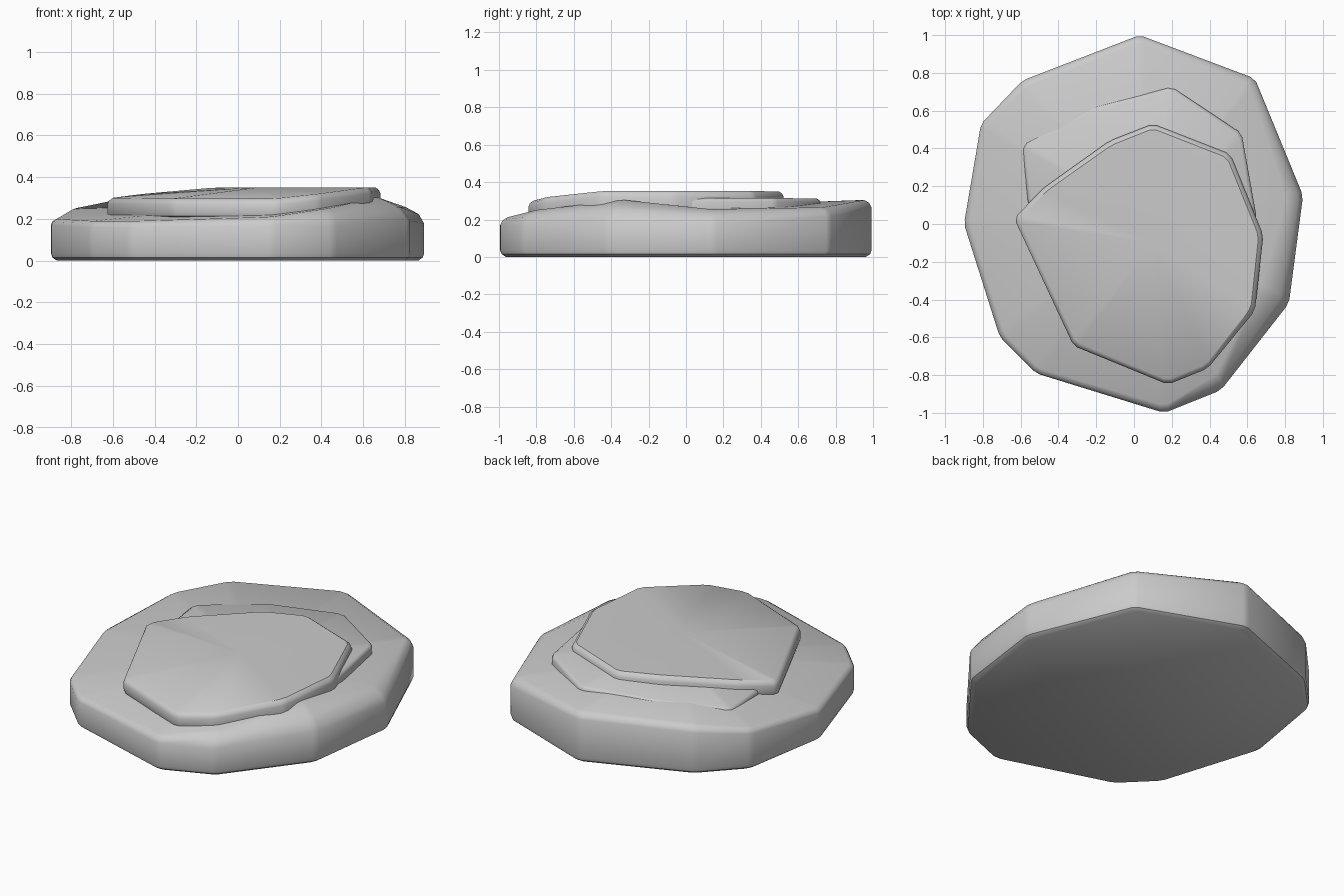
import bpy, bmesh, math
from mathutils import Vector

if "Cube" in bpy.data.objects:
    bpy.data.objects.remove(bpy.data.objects["Cube"])


def soften(pts, cut):
    """Clip each outline corner into a short facet."""
    out = []
    n = len(pts)
    for i, p in enumerate(pts):
        p = Vector(p)
        for q in (Vector(pts[i - 1]), Vector(pts[(i + 1) % n])):
            out.append(p.lerp(q, min(0.3, cut / (q - p).xy.length)))
    return out


def slab(name, outline, centre, bottom, lower_bevel):
    """Outline points: x, y, top height, shoulder width, shoulder depth."""
    n = len(outline)
    xyz = soften([p[:3] for p in outline], 0.022)
    # carry the shoulder sizes along to the clipped corners
    shoulder = [p[3:] for p in outline for _ in range(2)]
    bm = bmesh.new()
    c = Vector(centre)
    rings = []

    def ring(inset, height):
        vs = []
        for p, s in zip(xyz, shoulder):
            d = (c - p).xy.normalized() * inset(s)
            vs.append(bm.verts.new((p.x + d.x, p.y + d.y, height(p, s))))
        rings.append(vs)

    ring(lambda s: lower_bevel, lambda p, s: bottom)
    ring(lambda s: lower_bevel * 0.25, lambda p, s: bottom + lower_bevel * 0.5)
    ring(lambda s: 0, lambda p, s: bottom + lower_bevel * 1.2)
    ring(lambda s: 0, lambda p, s: p.z - s[1])
    ring(lambda s: s[0] * 0.3, lambda p, s: p.z - s[1] * 0.42)
    ring(lambda s: s[0], lambda p, s: p.z)
    for a, b in zip(rings, rings[1:]):
        for i in range(2 * n):
            j = (i + 1) % (2 * n)
            bm.faces.new((a[i], a[j], b[j], b[i]))
    bm.faces.new(rings[0][::-1])
    peak = bm.verts.new(c)
    top = rings[-1]
    for i in range(2 * n):
        bm.faces.new((top[i], top[(i + 1) % (2 * n)], peak))
    bmesh.ops.recalc_face_normals(bm, faces=bm.faces)
    me = bpy.data.meshes.new(name)
    bm.to_mesh(me)
    bm.free()
    ob = bpy.data.objects.new(name, me)
    bpy.context.collection.objects.link(ob)
    bpy.context.view_layer.objects.active = ob
    ob.select_set(True)
    bpy.ops.object.shade_smooth_by_angle(angle=math.radians(35))
    ob.select_set(False)
    return ob


# Broad bottom stone, with a wide worn shoulder on the right
slab("base_stone", [
    (0.03, 1.00, 0.305, .04, .04), (-0.59, 0.76, 0.295, .04, .04),
    (-0.81, 0.53, 0.25, .03, .03), (-0.90, 0.00, 0.20, .03, .03),
    (-0.71, -0.60, 0.19, .03, .03), (-0.52, -0.79, 0.19, .03, .03),
    (0.16, -1.00, 0.21, .04, .04), (0.46, -0.88, 0.25, .08, .08),
    (0.82, -0.42, 0.305, .17, .11), (0.895, 0.15, 0.255, .09, .08),
    (0.64, 0.77, 0.265, .05, .05)], (0.05, 0.0, 0.27), 0.0, 0.03)

# Thin middle stone, mostly hidden
slab("middle_stone", [
    (0.20, 0.725, 0.312, .02, .02), (-0.22, 0.62, 0.30, .02, .02),
    (-0.59, 0.42, 0.272, .02, .02), (-0.56, 0.10, 0.262, .02, .02),
    (-0.28, -0.58, 0.26, .02, .02), (0.16, -0.78, 0.26, .02, .02),
    (0.40, -0.72, 0.29, .02, .02), (0.62, -0.45, 0.315, .02, .02),
    (0.65, 0.03, 0.315, .02, .02), (0.57, 0.48, 0.315, .02, .02)],
    (0.1, 0.0, 0.31), 0.19, 0.02)

# Upper stone, tilting down toward the front left
slab("top_stone", [
    (0.10, 0.53, 0.35, .025, .03), (-0.13, 0.44, 0.35, .025, .03),
    (-0.48, 0.19, 0.32, .025, .03), (-0.635, 0.03, 0.30, .025, .03),
    (-0.32, -0.645, 0.298, .025, .03), (0.18, -0.85, 0.298, .025, .03),
    (0.39, -0.765, 0.32, .025, .03), (0.64, -0.46, 0.352, .025, .03),
    (0.685, -0.06, 0.352, .025, .03), (0.51, 0.37, 0.352, .025, .03)],
    (0.1, -0.1, 0.352), 0.205, 0.02)
